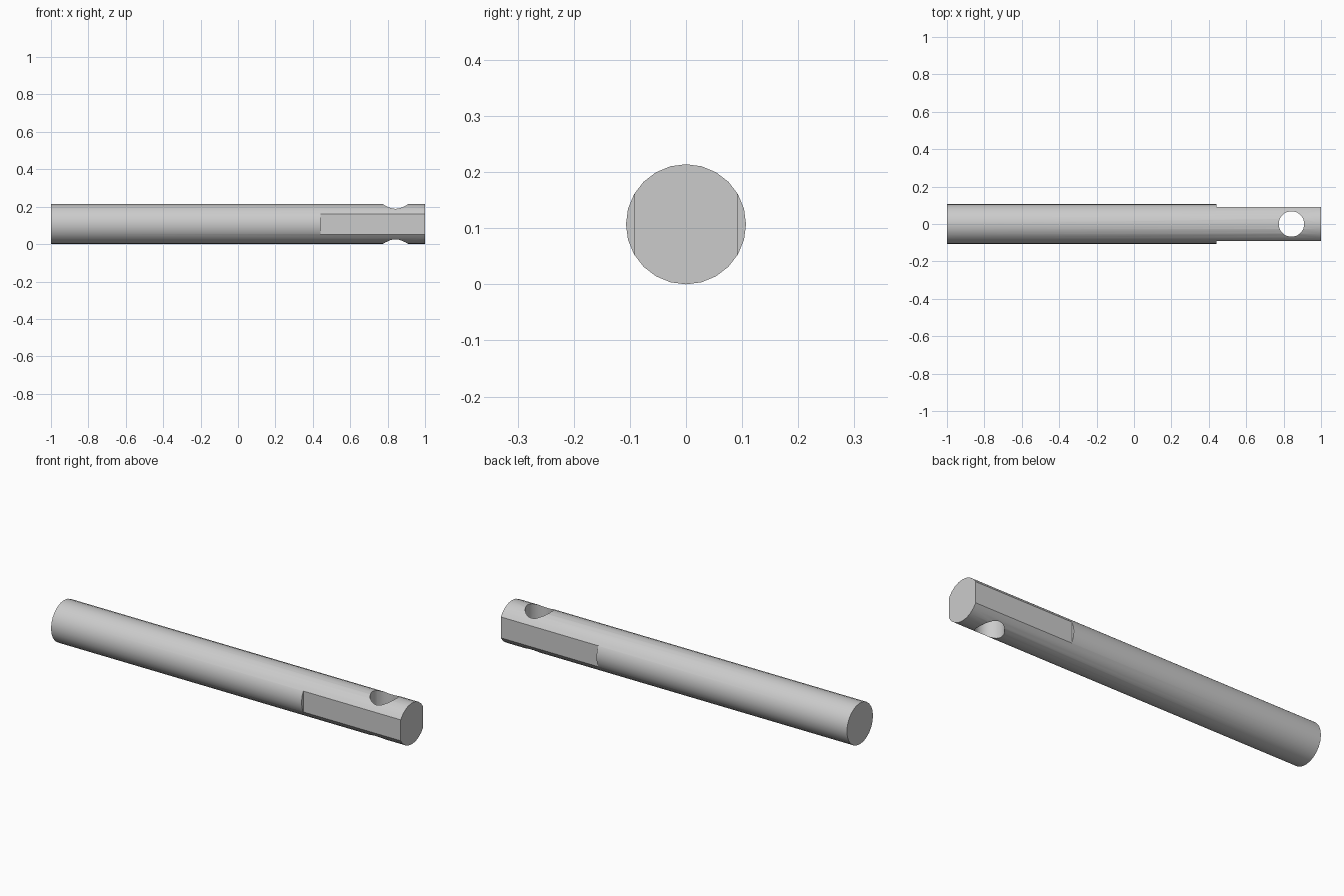
import bpy
import math

cube = bpy.data.objects.get("Cube")
if cube:
    bpy.data.objects.remove(cube, do_unlink=True)

RADIUS = 0.107
FLAT_Y = 0.092      # distance of each flat from the axis
FLAT_START = 0.44
HOLE_X, HOLE_RADIUS = 0.842, 0.068

steel = bpy.data.materials.new("plain grey steel")
steel.use_nodes = True
grey = (0.6, 0.6, 0.6, 1)
steel.diffuse_color = grey
steel.node_tree.nodes["Principled BSDF"].inputs["Base Color"].default_value = grey

# Round bar along x
bpy.ops.mesh.primitive_cylinder_add(vertices=24, radius=RADIUS, depth=2,
                                    location=(0, 0, RADIUS),
                                    rotation=(0, math.pi / 2, 0))
shaft = bpy.context.object
shaft.name = "shaft"
shaft.data.materials.append(steel)
bpy.ops.object.transform_apply(location=True, rotation=True, scale=True)


def cut(cutter, name):
    """Subtract a cutter from the shaft and discard it."""
    cutter.name = name
    cutter.hide_render = True
    cutter.data.materials.append(steel)
    mod = shaft.modifiers.new(name, 'BOOLEAN')
    mod.operation = 'DIFFERENCE'
    mod.solver = 'EXACT'
    mod.object = cutter
    bpy.ops.object.select_all(action='DESELECT')
    bpy.context.view_layer.objects.active = shaft
    shaft.select_set(True)
    bpy.ops.object.modifier_apply(modifier=name)
    bpy.data.objects.remove(cutter, do_unlink=True)


# Flats milled on both sides of the end
for side, name in ((-1, "front_flat"), (1, "back_flat")):
    length = 1.2 - FLAT_START
    bpy.ops.mesh.primitive_cube_add(
        size=1, location=(FLAT_START + length / 2, side * (FLAT_Y + 0.1), RADIUS))
    bpy.context.object.scale = (length, 0.2, 0.4)
    cut(bpy.context.object, name)

# Vertical cross hole
bpy.ops.mesh.primitive_cylinder_add(vertices=32, radius=HOLE_RADIUS, depth=0.6,
                                    location=(HOLE_X, 0, RADIUS))
cut(bpy.context.object, "cross_hole")

bpy.ops.object.shade_smooth_by_angle(angle=math.radians(30))
